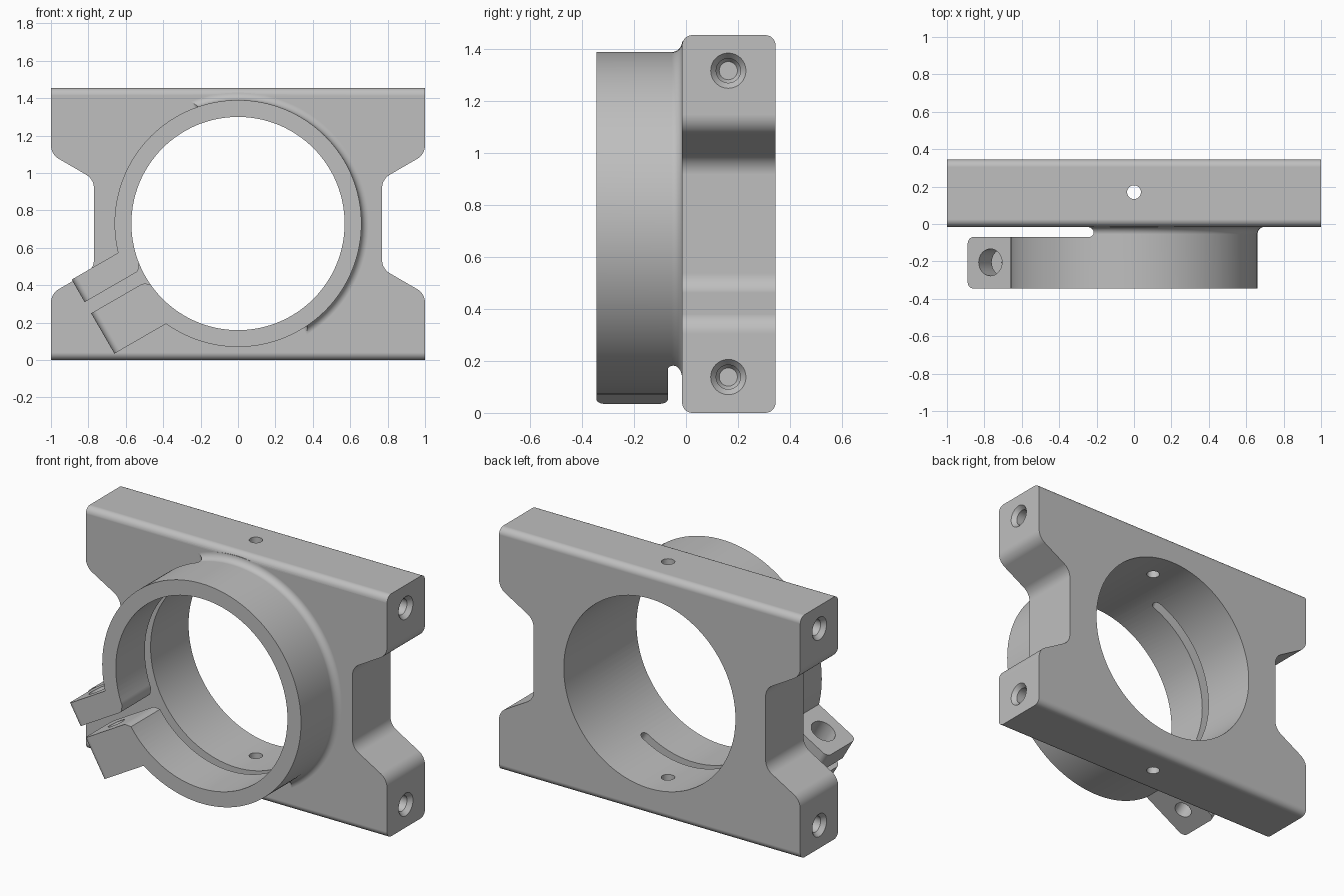
import bpy, bmesh
from math import sin, cos, tan, pi, radians
from mathutils import Vector

if "Cube" in bpy.data.objects:
    bpy.data.objects.remove(bpy.data.objects["Cube"])

X, Y, Z = Vector((1, 0, 0)), Vector((0, 1, 0)), Vector((0, 0, 1))
HEIGHT, FRONT, BACK = 1.455, -0.015, 0.345
RING_FRONT, SLOT_FRONT = -0.345, -0.07
BORE, RING = 0.57, 0.66
CENTRE = Vector((0, 0, 0.73))

grey = bpy.data.materials.new("machined_grey")
grey.use_nodes = True
colour = (0.52, 0.52, 0.52, 1)
grey.diffuse_color = colour
grey.node_tree.nodes["Principled BSDF"].inputs["Base Color"].default_value = colour


def make(name, bm):
    bmesh.ops.recalc_face_normals(bm, faces=bm.faces)
    mesh = bpy.data.meshes.new(name)
    bm.to_mesh(mesh)
    bm.free()
    mesh.materials.append(grey)
    obj = bpy.data.objects.new(name, mesh)
    bpy.context.collection.objects.link(obj)
    return obj


def prism(name, points, low, high, axes, origin=Vector()):
    """Extrude a flat outline from low to high along the third axis."""
    a, b, c = axes
    bm = bmesh.new()
    ends = [[bm.verts.new(origin + a * u + b * v + c * h) for u, v in points]
            for h in (low, high)]
    for ring in ends:
        bm.faces.new(ring)
    for i in range(len(points)):
        j = (i + 1) % len(points)
        bm.faces.new((ends[0][i], ends[0][j], ends[1][j], ends[1][i]))
    return make(name, bm)


def lathe(name, profile, axis, side, origin, steps=32):
    """Revolve (radius, distance) pairs around an axis."""
    bm = bmesh.new()
    verts = [bm.verts.new(origin + side * r + axis * h) for r, h in profile]
    edges = [bm.edges.new(pair) for pair in zip(verts, verts[1:])]
    bmesh.ops.spin(bm, geom=verts + edges, cent=origin, axis=axis,
                   angle=2 * pi, steps=steps)
    bmesh.ops.remove_doubles(bm, verts=bm.verts, dist=1e-5)
    return make(name, bm)


def cylinder(name, radius, low, high, axis, side, origin, steps=32):
    return lathe(name, [(0, low), (radius, low), (radius, high), (0, high)],
                 axis, side, origin, steps)


def fillet(corners, steps=8):
    """Round every (u, v, radius) corner of an outline."""
    result = []
    for i, (u, v, radius) in enumerate(corners):
        p = Vector((u, v))
        if not radius:
            result.append(p)
            continue
        d0 = (Vector(corners[i - 1][:2]) - p).normalized()
        d1 = (Vector(corners[(i + 1) % len(corners)][:2]) - p).normalized()
        half = d0.angle(d1) / 2
        mid = p + (d0 + d1).normalized() * radius / sin(half)
        start = p + d0 * radius / tan(half) - mid
        end = p + d1 * radius / tan(half) - mid
        sweep = pi - 2 * half
        for k in range(steps + 1):
            t = k / steps
            result.append(mid + (start * sin((1 - t) * sweep) + end * sin(t * sweep)) / sin(sweep))
    return result


def combine(target, tool, operation):
    mod = target.modifiers.new("combine", 'BOOLEAN')
    mod.operation, mod.solver, mod.object = operation, 'EXACT', tool
    bpy.context.view_layer.objects.active = target
    bpy.ops.object.modifier_apply(modifier=mod.name)
    bpy.data.objects.remove(tool)


# Block: waisted outline, rounded along its long edges
half_side = [(1, 1.10, 0.085), (0.77, 0.967, 0.085),
             (0.77, 0.488, 0.085), (1, 0.355, 0.085)]
outline = [(1, 1.7, 0)] + half_side + [(1, -0.2, 0)]
outline += [(-x, z, r) for x, z, r in reversed(outline)]
body = prism("clamp_block", fillet(outline), -0.2, 0.6, (X, Z, Y))
section = [(FRONT, 0, 0.04), (BACK, 0, 0.04), (BACK, HEIGHT, 0.04), (FRONT, HEIGHT, 0.04)]
combine(body, prism("bar", fillet(section), -1.3, 1.3, (Y, Z, X)), 'INTERSECT')

# Ring: solid for now, flaring where it meets the block
flare = 0.04
profile = [(0, RING_FRONT), (RING, RING_FRONT)]
for k in range(9):
    a = k / 8 * pi / 2
    profile.append((RING + flare * (1 - cos(a)), FRONT - flare * (1 - sin(a))))
profile += [(RING + flare, 0.012), (0.62, 0.08), (0, 0.08)]
ring = lathe("ring", profile, Y, X, CENTRE, 128)

# Ears: two lugs either side of the split
along = Vector((-cos(pi / 6), 0, -sin(pi / 6)))
across = Vector((-sin(pi / 6), 0, cos(pi / 6)))
lug = [(0.5, RING_FRONT, 0), (0.92, RING_FRONT, 0.035),
       (0.92, SLOT_FRONT, 0.035), (0.5, SLOT_FRONT, 0)]
for low, high in ((0.046, 0.185), (-0.272, -0.023)):
    combine(ring, prism("lug", fillet(lug), low, high, (along, Y, across), CENTRE), 'UNION')

# Split between the ears, widening into the bore
split = [(1.1, -0.023, 0), (0.60, -0.023, 0.05), (0.53, -0.075, 0), (0.3, -0.075, 0),
         (0.3, 0.11, 0), (0.54, 0.11, 0), (0.59, 0.046, 0.03), (1.1, 0.046, 0)]
combine(ring, prism("split", fillet(split), -0.5, -0.04, (along, across, Y), CENTRE), 'DIFFERENCE')

# Screw holes through the ears
screw = CENTRE + along * 0.78 + Y * -0.205
for radius, low, high in ((0.072, 0.01, 0.3), (0.05, -0.4, 0.01)):
    combine(ring, cylinder("screw", radius, low, high, across, along, screw), 'DIFFERENCE')

# Relief slot that frees the clamping part of the ring, with round ends
slot_radius = (FRONT - SLOT_FRONT) / 2
inset = radians(2.4)
start, stop = radians(109) + inset, radians(304) - inset
angles = [start + (stop - start) * k / 72 for k in range(73)]
sector = [(0.85 * cos(a), 0.85 * sin(a)) for a in angles]
sector += [(0.45 * cos(a), 0.45 * sin(a)) for a in reversed(angles)]
combine(ring, prism("slot", sector, SLOT_FRONT, 0.006, (X, Z, Y), CENTRE), 'DIFFERENCE')
for a in (start, stop):
    out = Vector((cos(a), 0, sin(a)))
    middle = CENTRE + Y * (SLOT_FRONT + slot_radius)
    combine(ring, cylinder("slot_end", slot_radius, 0.45, 0.85, out, Y, middle), 'DIFFERENCE')

# Join, then bore straight through
combine(body, ring, 'UNION')
combine(body, cylinder("bore", BORE, -0.6, 0.6, Y, X, CENTRE, 128), 'DIFFERENCE')

# Pin hole from top to bottom
combine(body, cylinder("pin", 0.037, -0.2, 1.7, Z, X, Vector((0, 0.17, 0))), 'DIFFERENCE')

# Countersunk blind holes in both sides
sink = [(0, -0.1), (0.068, -0.1), (0.068, 0), (0.047, 0.025),
        (0.047, 0.16), (0.035, 0.18), (0, 0.18)]
for side in (-1, 1):
    for z in (0.138, 1.318):
        combine(body, lathe("side_hole", sink, X * -side, Y, Vector((side, 0.163, z))), 'DIFFERENCE')

# Shading
bpy.ops.object.select_all(action='DESELECT')
body.select_set(True)
bpy.context.view_layer.objects.active = body
bpy.ops.object.shade_smooth_by_angle(angle=radians(30))
weighted = body.modifiers.new("even_shading", 'WEIGHTED_NORMAL')
weighted.keep_sharp = True
